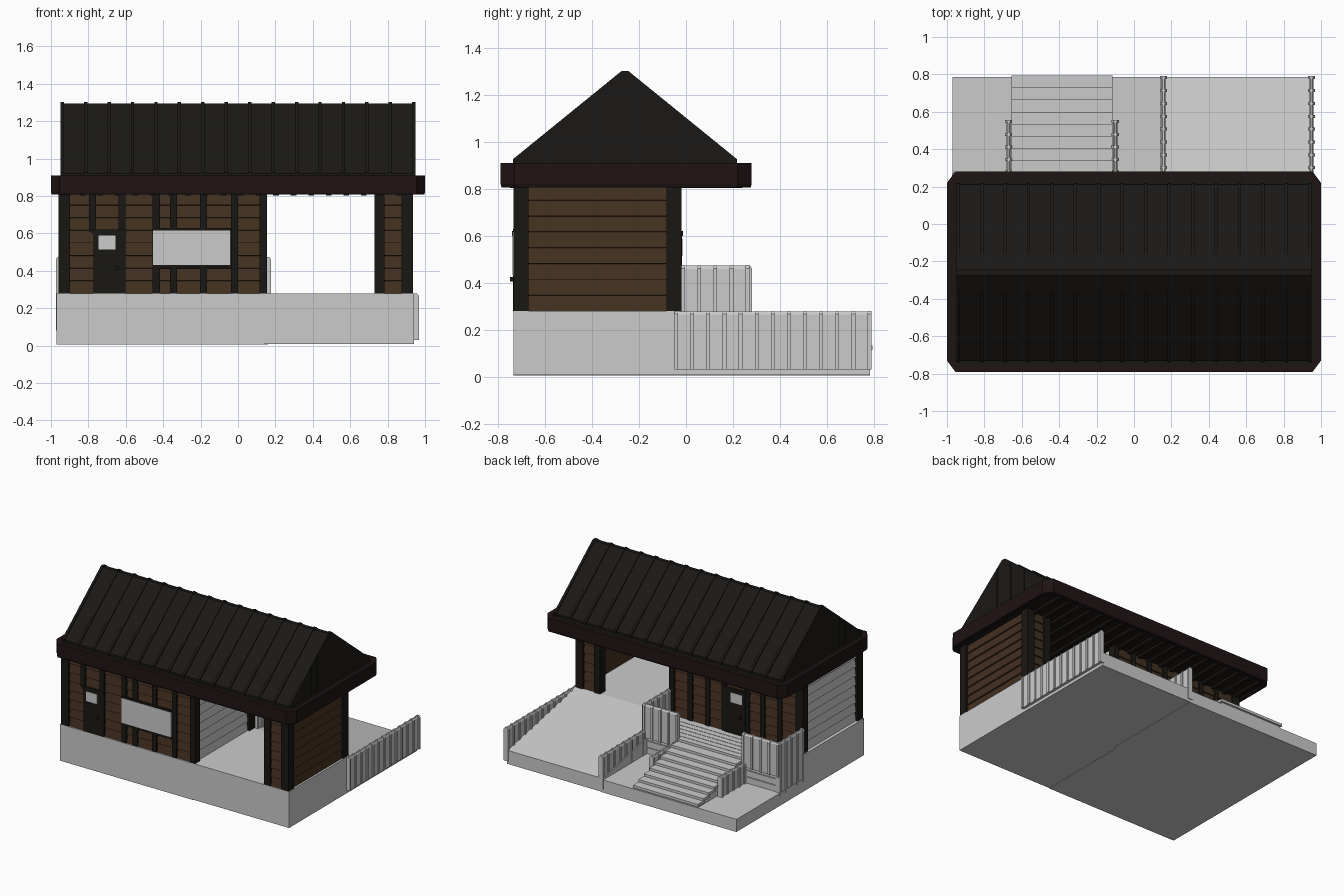
import bpy, bmesh
from mathutils import Vector

if "Cube" in bpy.data.objects:
    bpy.data.objects.remove(bpy.data.objects["Cube"])


def material(name, c):
    m = bpy.data.materials.new(name)
    m.diffuse_color = (*c, 1)
    m.use_nodes = True
    m.node_tree.nodes["Principled BSDF"].inputs["Base Color"].default_value = m.diffuse_color
    return m


BROWN = material("brown_wood", (.057, .030, .014))
DARK = material("dark_wood", (.010, .0085, .0065))
FASCIA = material("fascia_wood", (.014, .0065, .007))
ROOF = material("roof_metal", (.011, .0095, .008))


def finish(name, bm, mat):
    bmesh.ops.recalc_face_normals(bm, faces=bm.faces)
    me = bpy.data.meshes.new(name)
    bm.to_mesh(me)
    bm.free()
    ob = bpy.data.objects.new(name, me)
    bpy.context.collection.objects.link(ob)
    if mat:
        me.materials.append(mat)
    return ob


def add_prism(bm, pts, axis, a, b):
    """Extrude a 2D outline along an axis: x uses (y,z), y uses (x,z), z uses (x,y)."""
    k = "xyz".index(axis)

    def place(p, t):
        v = list(p)
        v.insert(k, t)
        return Vector(v)
    r0 = [bm.verts.new(place(p, a)) for p in pts]
    r1 = [bm.verts.new(place(p, b)) for p in pts]
    bm.faces.new(r0)
    bm.faces.new(r1[::-1])
    for i in range(len(pts)):
        j = (i + 1) % len(pts)
        bm.faces.new((r0[i], r0[j], r1[j], r1[i]))


def prism(name, pts, axis, a, b, mat=None):
    bm = bmesh.new()
    add_prism(bm, pts, axis, a, b)
    return finish(name, bm, mat)


def boxes(name, items, mat=None):
    bm = bmesh.new()
    for x0, x1, y0, y1, z0, z1 in items:
        add_prism(bm, [(x0, y0), (x1, y0), (x1, y1), (x0, y1)], 'z', z0, z1)
    return finish(name, bm, mat)


def siding(name, axis, p, s, a, b, mat, n=8, z0=.28, z1=.82, back=.03):
    """Lapped boards whose outer face lies at p, facing sign s."""
    h = (z1 - z0) / n
    pts = [(p - s * back, z0)]
    for i in range(n):
        pts += [(p + s * .01, z0 + i * h), (p, z0 + (i + 1) * h - .002)]
    pts += [(p - s * back, z1)]
    return prism(name, pts, axis, a, b, mat)


def fence(name, axis, c, a, b, z0, z1, n):
    """Board panel with a bevelled top and upright battens on both faces."""
    bm = bmesh.new()
    step = (b - a) / n

    def piece(u0, u1, t, zt):
        pts = [(c - t, z0), (c + t, z0), (c + t, zt - .014), (c + t * .45, zt),
               (c - t * .45, zt), (c - t, zt - .014)]
        add_prism(bm, pts, axis, u0, u1)
    piece(a, b, .011, z1 - .002)
    for i in range(n + 1):
        u = a + .008 + (b - a - .016) * i / n
        piece(u - .008, u + .008, .019, z1)
    return finish(name, bm, None)


# Foundations, low rear platform and ramp
boxes("room_base", [(-.97, .14, -.735, -.02, .005, .28)])
boxes("rear_platform", [(-.97, .16, -.02, .785, .005, .10)])
prism("passage_base_and_ramp",
      [(-.735, .008), (.785, .008), (.785, .11), (-.03, .28), (-.735, .28)], 'x', .14, .94)

# Rear deck: planks, fascia boards and posts
boxes("deck_planks", [(-.96, .16, -.02 + .048 * i, .024 + .048 * i, .255, .28)
                      for i in range(6)])
boxes("deck_skirt", [(x0, x1, .245, .265, .10 + .05 * i, .145 + .05 * i)
                     for i in range(3) for x0, x1 in ((-.96, -.66), (-.11, .16))])

# Steps
N = 8
boxes("step_treads", [(-.655, -.115, .262 + .065 * i, .34 + .065 * i,
                       .243 - .0185 * i, .262 - .0185 * i) for i in range(N)])
boxes("step_risers", [(-.645, -.125, .26 + .065 * i, .325 + .065 * i,
                       .09, .244 - .0185 * i) for i in range(N)])

# Fences
for x in (-.67, -.10):
    fence("step_fence", 'y', x, .27, .555, .08, .255, 4)
for x in (.158, .948):
    fence("ramp_fence", 'y', x, -.05, .79, .03, .28, 12)
fence("deck_right_fence", 'y', .157, -.02, .27, .10, .475, 4)
fence("deck_left_fence", 'y', -.955, -.02, .27, .08, .475, 4)
fence("deck_back_fence_a", 'x', .262, -.965, -.66, .22, .475, 4)
fence("deck_back_fence_b", 'x', .262, -.12, .165, .22, .475, 4)

# Room walls
siding("front_wall", 'x', -.715, -1, -.93, .13, BROWN)
siding("back_wall", 'x', -.04, 1, -.93, .13, BROWN)
siding("left_wall", 'y', -.935, -1, -.70, -.05, None)
siding("passage_wall", 'y', .13, 1, -.70, -.05, None)

# Far right wall with short returns
siding("right_wall", 'y', .915, 1, -.70, -.05, BROWN)
siding("right_front_return", 'x', -.715, -1, .75, .90, BROWN)
siding("right_back_return", 'x', -.04, 1, .75, .90, BROWN)

# Corner posts and wall studs, front and back
posts = []
for y0, y1 in ((-.735, -.672), (-.083, -.02)):
    posts += [(x0, x1, y0, y1, .28, .82)
              for x0, x1 in ((-.96, -.897), (.115, .155), (.73, .782), (.873, .935))]
boxes("corner_posts", posts, DARK)
studs = [(x - .019, x + .019, -.733, -.70, .28, .82) for x in (-.62, -.437, -.018)]
studs += [(-.797, -.76, -.733, -.70, .61, .82)]
for x in (-.345, -.185):
    studs += [(x - .019, x + .019, -.733, -.70, za, zb) for za, zb in ((.28, .43), (.615, .82))]
studs += [(x - .019, x + .019, -.06, -.022, .28, .82) for x in (-.76, -.62, -.49, -.30, -.16, -.018)]
boxes("wall_studs", studs, DARK)

# Doors with small panes
boxes("doors", [(-.772, -.61, -.737, -.70, .28, .605), (-.48, -.31, -.06, -.018, .28, .605)], DARK)
boxes("door_heads", [(-.782, -.60, -.742, -.70, .60, .62), (-.49, -.30, -.06, -.013, .60, .62)], DARK)
boxes("door_panes", [(-.747, -.655, -.74, -.71, .515, .588), (-.455, -.36, -.05, -.015, .515, .588)])
boxes("door_handles", [(-.655, -.64, -.75, -.73, .405, .425), (-.45, -.435, -.025, -.008, .405, .425)], DARK)

# Large front window
boxes("window_pane", [(-.455, -.04, -.74, -.70, .43, .617)])
boxes("window_trim", [(-.456, -.04, -.738, -.70, .415, .432),
                      (-.456, -.04, -.738, -.70, .615, .63)], DARK)


# Eaves: chamfered fascia ring with a soffit and joists
def octagon(d):
    x, y0, y1, c, e = 1 - d, -.79 + d, .28 - d, .045, .06
    return [(-x + c, y0), (x - c, y0), (x, y0 + e), (x, y1 - e),
            (x - c, y1), (-x + c, y1), (-x, y1 - e), (-x, y0 + e)]


bm = bmesh.new()
rings = [[bm.verts.new((x, y, z)) for x, y in octagon(d)]
         for d, z in ((.004, .807), (0, .82), (0, .91), (.03, .91), (.03, .807))]
for k in range(5):
    a, b = rings[k], rings[(k + 1) % 5]
    for i in range(8):
        j = (i + 1) % 8
        bm.faces.new((a[i], a[j], b[j], b[i]))
finish("eaves_fascia", bm, FASCIA)
prism("soffit", octagon(.02), 'z', .82, .905, DARK)
boxes("soffit_joists", [(-.94 + .094 * i, -.91 + .094 * i, -.75, .24, .803, .825)
                        for i in range(20)], DARK)

# Gabled roof with ribs on slopes and gable ends
YR, ZR, HALF, ZE = -.26, 1.295, .47, .92


def gable(o):
    return [(YR - HALF - o, .90), (YR + HALF + o, .90), (YR + HALF + o, ZE + o),
            (YR + .015, ZR + o), (YR - .015, ZR + o), (YR - HALF - o, ZE + o)]


prism("roof_body", gable(0), 'x', -.94, .94, ROOF)
bm = bmesh.new()
for i in range(16):
    x = -.94 + 1.88 * i / 15
    add_prism(bm, gable(.007), 'x', x - .009, x + .009)
finish("roof_ribs", bm, ROOF)
bm = bmesh.new()
for i in range(-6, 7):
    y = YR + .072 * i

    def top(v):
        return ZR - (ZR - ZE) * max(0, abs(v - YR) - .015) / (HALF - .015)
    for s in (-1, 1):
        x0, x1 = sorted((s * .93, s * .95))
        add_prism(bm, [(y - .009, .90), (y + .009, .90), (y + .009, top(y + .009)),
                       (y - .009, top(y - .009))], 'x', x0, x1)
finish("gable_battens", bm, ROOF)
